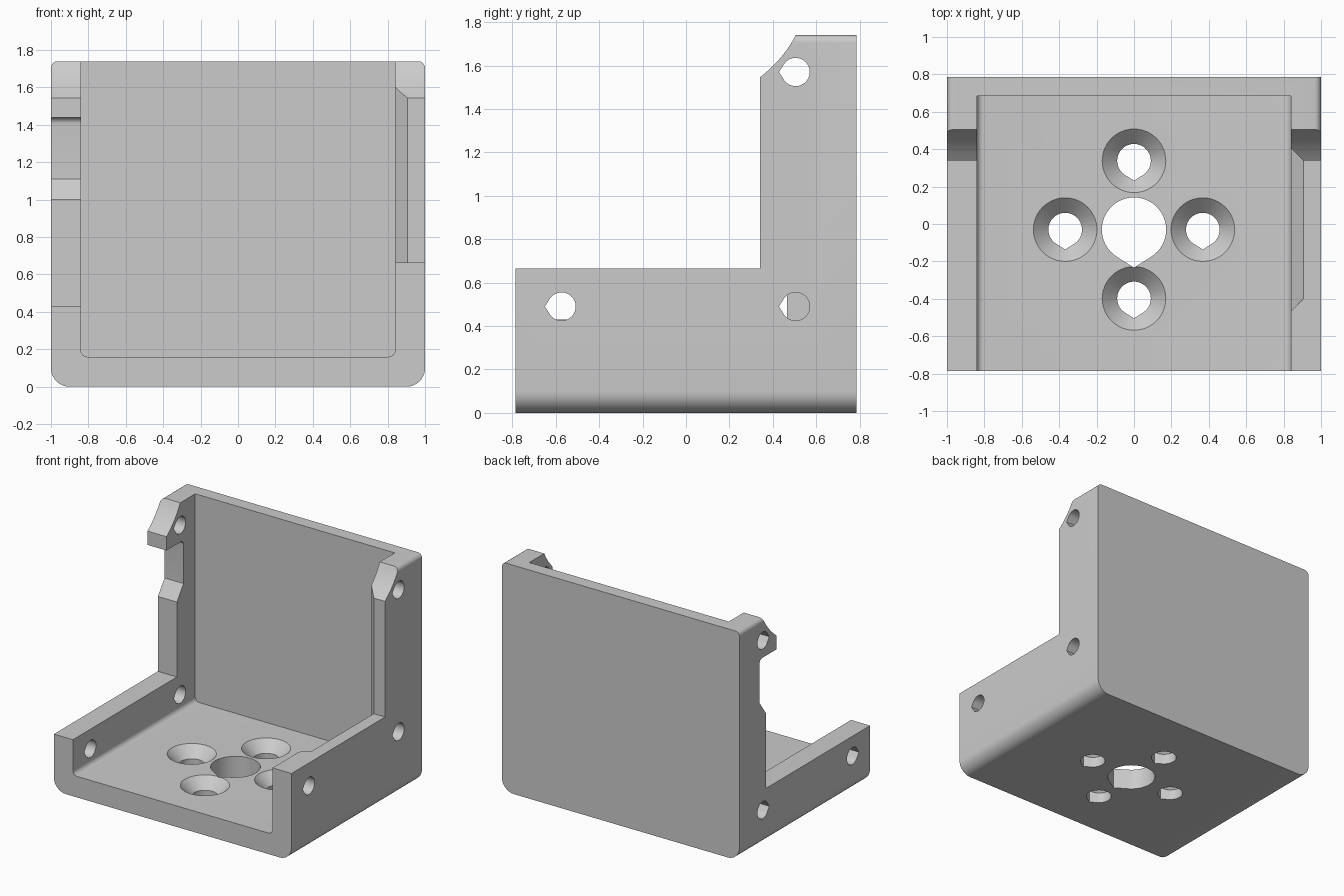
import bpy, bmesh, math
from mathutils import Vector

if "Cube" in bpy.data.objects:
    bpy.data.objects.remove(bpy.data.objects["Cube"], do_unlink=True)

grey = bpy.data.materials.new("light_grey")
grey.use_nodes = True
GREY = (0.6, 0.6, 0.6, 1)
grey.diffuse_color = GREY
grey.node_tree.nodes["Principled BSDF"].inputs["Base Color"].default_value = GREY


def arc(cx, cy, r, start, end, n=10):
    """Points along an arc, angles in degrees."""
    angles = [math.radians(start + (end - start) * i / n) for i in range(n + 1)]
    return [(cx + r * math.cos(a), cy + r * math.sin(a)) for a in angles]


def teardrop(cx, cy, r, tip):
    """Round hole with a shallow point in the direction tip (degrees)."""
    t = math.radians(tip)
    point = (cx + 1.18 * r * math.cos(t), cy + 1.18 * r * math.sin(t))
    return arc(cx, cy, r, tip + 32, tip + 328, 36) + [point]


def add_mesh(name, bm):
    bmesh.ops.recalc_face_normals(bm, faces=bm.faces)
    mesh = bpy.data.meshes.new(name)
    bm.to_mesh(mesh)
    bm.free()
    mesh.materials.append(grey)
    ob = bpy.data.objects.new(name, mesh)
    bpy.context.collection.objects.link(ob)
    return ob


def prism(name, outline, axis, low, high):
    """Extrude a 2D outline along an axis from low to high."""
    place = {"X": lambda a, b: (low, a, b),
             "Y": lambda a, b: (a, low, b),
             "Z": lambda a, b: (a, b, low)}[axis]
    move = {"X": (1, 0, 0), "Y": (0, 1, 0), "Z": (0, 0, 1)}[axis]
    bm = bmesh.new()
    face = bm.faces.new([bm.verts.new(place(a, b)) for a, b in outline])
    new = bmesh.ops.extrude_face_region(bm, geom=[face])["geom"]
    bmesh.ops.translate(bm, vec=Vector(move) * (high - low),
                        verts=[g for g in new if isinstance(g, bmesh.types.BMVert)])
    return add_mesh(name, bm)


def cut(body, cutter):
    """Subtract the cutter from the body, then discard it."""
    cutter.hide_render = True
    mod = body.modifiers.new("cut", "BOOLEAN")
    mod.operation = "DIFFERENCE"
    mod.solver = "EXACT"
    mod.object = cutter
    bpy.context.view_layer.objects.active = body
    bpy.ops.object.modifier_apply(modifier=mod.name)
    bpy.data.objects.remove(cutter, do_unlink=True)


# Outer block, rounded along its long edges
W, D, H = 1.0, 0.785, 1.74
section = (arc(-W + 0.1, 0.1, 0.1, 180, 270) + arc(W - 0.1, 0.1, 0.1, 270, 360)
           + arc(W - 0.035, H - 0.035, 0.035, 0, 90, 6)
           + arc(-W + 0.035, H - 0.035, 0.035, 90, 180, 6))
body = prism("bracket_body", section, "Y", -D, D)

# Inner pocket, open at the front and top
pocket = (arc(-0.805, 0.195, 0.035, 180, 270, 6) + arc(0.805, 0.195, 0.035, 270, 360, 6)
          + [(0.84, 2.5), (-0.84, 2.5)])
cut(body, prism("pocket_cutter", pocket, "Y", -1.5, 0.685))

# Concave slope at the top of both side columns
slope = []
for i in range(9):
    t = i / 8
    slope.append(tuple((1 - t) ** 2 * a + 2 * t * (1 - t) * b + t * t * c
                       for a, b, c in zip((0.34, 1.545), (0.45, 1.63), (0.505, 1.74))))
slope += [(0.51, 1.75), (0.51, 2.2), (-1.2, 2.2)]

# Side wall outlines: plain column at +x, hooked column at -x
cut(body, prism("left_side_cutter", [(-1.2, 0.665), (0.34, 0.665)] + slope, "X", 0.0, 1.3))
hook = ([(-1.2, 0.43), (0.465, 0.43), (0.465, 1.0), (0.545, 1.11)]
        + arc(0.51, 1.405, 0.035, 0, 90, 6) + [(0.34, 1.44)])
cut(body, prism("right_side_cutter", hook + slope, "X", -1.3, 0.0))

# Chamfer along the inner edge of the +x wall and column
bm = bmesh.new()
for x in (0.79, 0.955):
    g = 0.905 - x
    for y in (-0.4 - g, 0.34 + g):
        for z in (0.665 - g, 2.3):
            bm.verts.new((x, y, z))
bmesh.ops.convex_hull(bm, input=bm.verts)
cut(body, add_mesh("chamfer_cutter", bm))

# Screw holes through the side walls
for side, low_z in ((1, 0.49), (-1, 0.28)):
    for y, z in ((-0.573, low_z), (0.505, low_z), (0.505, 1.57)):
        a, b = sorted((side * 0.7, side * 1.3))
        cut(body, prism("side_hole_cutter", teardrop(y, z, 0.065, 180), "X", a, b))

# Floor: central hole and four countersunk screw holes
CY, R = -0.03, 0.368
cut(body, prism("centre_hole_cutter", teardrop(0, CY, 0.172, 270), "Z", -0.3, 0.4))
for dx, dy in ((R, 0), (-R, 0), (0, R), (0, -R)):
    cut(body, prism("floor_hole_cutter", teardrop(dx, CY + dy, 0.09, 270), "Z", -0.3, 0.4))
    bm = bmesh.new()
    bmesh.ops.create_cone(bm, cap_ends=True, segments=48, radius1=0.07, radius2=0.21, depth=0.14)
    bmesh.ops.translate(bm, verts=bm.verts, vec=(dx, CY + dy, 0.13))
    cut(body, add_mesh("countersink_cutter", bm))

# Smooth fillets and holes, crisp edges elsewhere
bpy.ops.object.select_all(action="DESELECT")
body.select_set(True)
bpy.context.view_layer.objects.active = body
bpy.ops.object.shade_smooth_by_angle(angle=math.radians(25))
